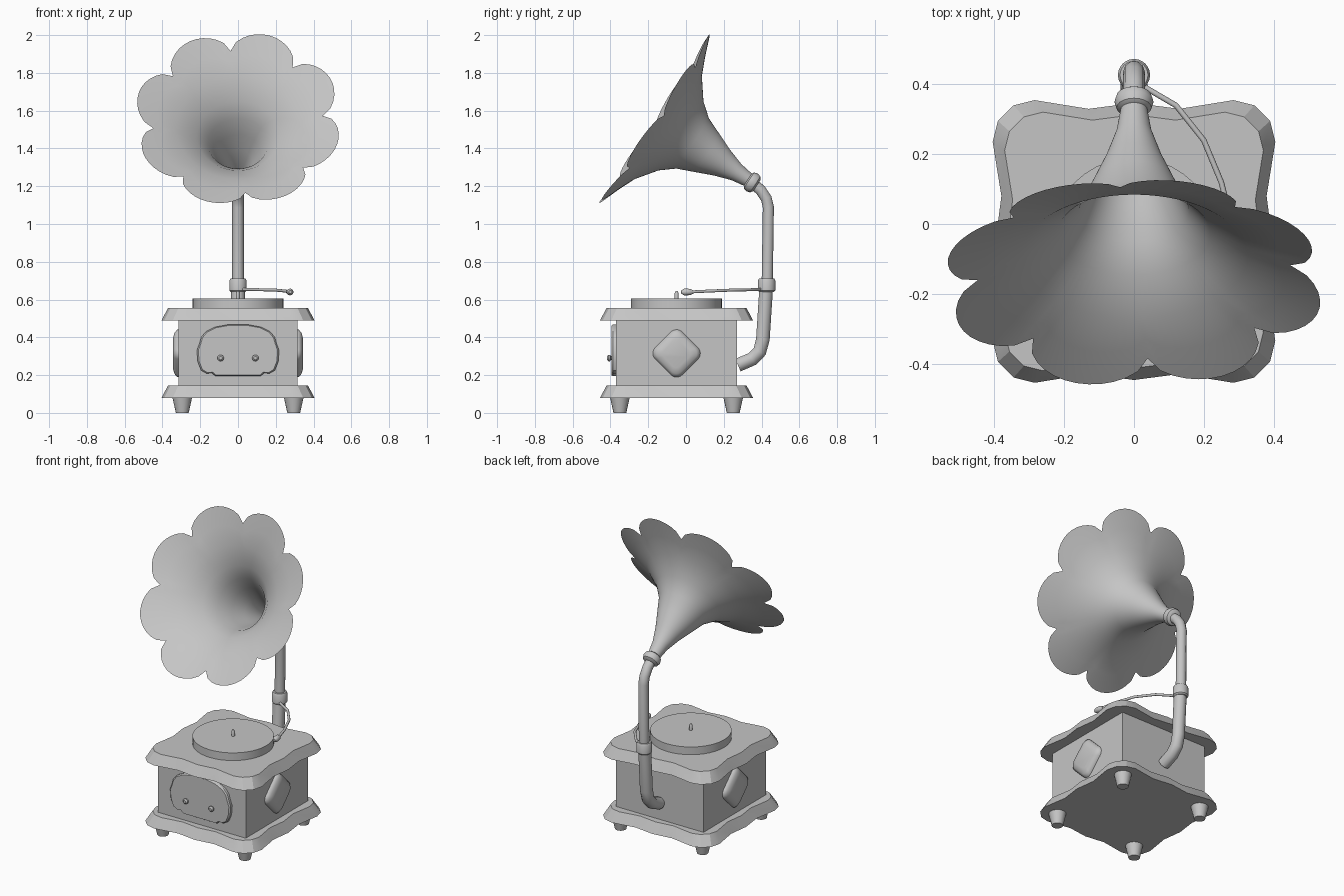
import bpy, bmesh
from math import sin, cos, pi, radians
from mathutils import Vector, Matrix

if "Cube" in bpy.data.objects:
    bpy.data.objects.remove(bpy.data.objects["Cube"], do_unlink=True)

GREY = (0.56, 0.56, 0.56, 1)
mat = bpy.data.materials.new("plain grey")
mat.use_nodes = True
mat.diffuse_color = GREY
bsdf = mat.node_tree.nodes["Principled BSDF"]
bsdf.inputs["Base Color"].default_value = GREY
bsdf.inputs["Roughness"].default_value = 0.7

CY = -0.05  # centre line of the cabinet in y


def smooth(obj, angle=35):
    bpy.ops.object.select_all(action='DESELECT')
    obj.select_set(True)
    bpy.context.view_layer.objects.active = obj
    bpy.ops.object.shade_smooth_by_angle(angle=radians(angle))


def loft(name, rings, caps=True, angle=35):
    """Skin a list of equal-length closed rings."""
    bm = bmesh.new()
    loops = [[bm.verts.new(p) for p in ring] for ring in rings]
    n = len(loops[0])
    for a, b in zip(loops, loops[1:]):
        for i in range(n):
            bm.faces.new((a[i], a[(i + 1) % n], b[(i + 1) % n], b[i]))
    if caps:
        bm.faces.new(loops[0])
        bm.faces.new(loops[-1])
    bmesh.ops.recalc_face_normals(bm, faces=bm.faces)
    mesh = bpy.data.meshes.new(name)
    bm.to_mesh(mesh)
    bm.free()
    obj = bpy.data.objects.new(name, mesh)
    bpy.context.collection.objects.link(obj)
    mesh.materials.append(mat)
    if angle:
        smooth(obj, angle)
    return obj


def lathe(name, profile, origin, axis=(0, 0, 1), sides=32):
    """Revolve (radius, distance) pairs around an axis."""
    turn = Vector((0, 0, 1)).rotation_difference(Vector(axis)).to_matrix()
    rings = [[Vector(origin) + turn @ Vector((r * cos(2 * pi * i / sides), r * sin(2 * pi * i / sides), d))
              for i in range(sides)] for r, d in profile]
    return loft(name, rings)


def slab(name, outline, layers, matrix, angle=35):
    """Stack an outline at (scale, height) layers."""
    rings = [[matrix @ Vector((x * s, y * s, h)) for x, y in outline] for s, h in layers]
    return loft(name, rings, angle=angle)


def tube(name, points, radius):
    curve = bpy.data.curves.new(name, 'CURVE')
    curve.dimensions = '3D'
    curve.bevel_depth = radius
    curve.bevel_resolution = 3
    curve.use_fill_caps = True
    spline = curve.splines.new('POLY')
    spline.points.add(len(points) - 1)
    for p, co in zip(spline.points, points):
        p.co = (*co, 1)
    obj = bpy.data.objects.new(name, curve)
    bpy.context.collection.objects.link(obj)
    curve.materials.append(mat)
    bpy.ops.object.select_all(action='DESELECT')
    obj.select_set(True)
    bpy.context.view_layer.objects.active = obj
    bpy.ops.object.convert(target='MESH')
    smooth(bpy.context.object, 50)


# Cabinet body
box = [(-0.315, -0.32), (0.315, -0.32), (0.315, 0.32), (-0.315, 0.32)]
slab("cabinet", box, [(1, 0.13), (1, 0.5)], Matrix.Translation((0, CY, 0)), angle=0)

# Wavy plates above and below the cabinet
side = [(-0.345, 0.39), (-0.285, 0.405), (-0.13, 0.38), (0, 0.397), (0.13, 0.38), (0.285, 0.405), (0.345, 0.39)]
wavy = []
for k in range(4):
    for x, y in side:
        v = Matrix.Rotation(-k * pi / 2, 2) @ Vector((x, y))
        wavy.append((v.x, v.y))
for name, z in (("base_plate", 0.08), ("lid_plate", 0.49)):
    slab(name, wavy, [(1, z), (0.915, z + 0.065)], Matrix.Translation((0, CY, 0)), angle=25)

# Tapered feet
for sx, xn in ((1, "left"), (-1, "right")):
    for sy, yn in ((-1, "front"), (1, "back")):
        lathe(f"foot_{yn}_{xn}", [(0.034, 0), (0.053, 0.085)], (sx * 0.295, CY + sy * 0.3, 0), sides=16)

# Turntable and spindle
lathe("turntable", [(0.24, 0.55), (0.24, 0.605)], (0, CY, 0), sides=40)
lathe("spindle", [(0.01, 0.6), (0.01, 0.635), (0.005, 0.645)], (0, CY, 0), sides=12)

# Front panel with an arched top and clipped lower corners
half = [(0.05, 0.468), (0.12, 0.455), (0.17, 0.43), (0.195, 0.4), (0.205, 0.365), (0.218, 0.33),
        (0.213, 0.27), (0.195, 0.225), (0.165, 0.208), (0.14, 0.212), (0.12, 0.195)]
panel = [(x, z - 0.33) for x, z in half] + [(-x, z - 0.33) for x, z in reversed(half)]
front = Matrix.Translation((0, -0.36, 0.33)) @ Matrix.Rotation(pi / 2, 4, 'X')
slab("front_panel", panel, [(1, 0), (1, 0.026), (0.965, 0.034)], front)
for s, n in ((1, "left"), (-1, "right")):
    lathe(f"knob_{n}", [(0.01, 0), (0.01, 0.01), (0.017, 0.014), (0.017, 0.022), (0.009, 0.03)],
          (s * 0.092, -0.388, 0.29), (0, -1, 0), 16)

# Rounded diamond on each side wall
diamond = []
for k in range(4):
    for j in range(7):
        a = k * pi / 2 + radians(-45 + 15 * j)
        corner = Vector((cos(k * pi / 2), sin(k * pi / 2))) * 0.083
        diamond.append((corner.x + 0.043 * cos(a), corner.y + 0.043 * sin(a)))
for s, n in ((1, "left"), (-1, "right")):
    wall = Matrix.Translation((s * 0.31, CY, 0.315)) @ Matrix.Rotation(s * pi / 2, 4, 'Y')
    slab(f"side_diamond_{n}", diamond, [(1, 0), (1, 0.012), (0.85, 0.027), (0.6, 0.035)], wall, angle=60)

# Support pipe, sleeve and neck
tube("lower_pipe", [(0, y, z) for y, z in
     ((0.275, 0.253), (0.35, 0.285), (0.39, 0.325), (0.407, 0.39), (0.427, 0.7))], 0.038)
lathe("pipe_sleeve", [(0.038, 0.64), (0.046, 0.648), (0.046, 0.7), (0.04, 0.712)], (0, 0.427, 0), sides=24)
tube("upper_pipe", [(0, y, z) for y, z in
     ((0.43, 0.69), (0.436, 1.09), (0.425, 1.135), (0.395, 1.18), (0.34, 1.225))], 0.031)

# Tone arm and its head
tube("tone_arm", [(0.0, 0.41, 0.655), (0.12, 0.34, 0.652), (0.2, 0.24, 0.65),
                  (0.25, 0.12, 0.645), (0.275, 0.02, 0.64)], 0.008)
lathe("tone_arm_head", [(0.008, -0.04), (0.017, -0.022), (0.018, 0.01), (0.008, 0.026)],
      (0.275, 0, 0.64), (0.1, -1, 0), 12)

# Collar at the throat of the horn
AXIS = Vector((0, -0.837, 0.547))
UP = Vector((0, 0.547, 0.837))
THROAT = Vector((0, 0.35, 1.22))
lathe("horn_collar", [(0.035, -0.03), (0.05, -0.02), (0.056, 0), (0.05, 0.02), (0.035, 0.03)], THROAT, AXIS, 20)

# Flared horn opening into eight petals
profile = [(0, 0.034), (0.1, 0.05), (0.19, 0.08), (0.28, 0.118), (0.376, 0.158), (0.45, 0.218), (0.53, 0.325)]
N = 96


def horn_point(t, r, a):
    return THROAT + AXIS * t + (Vector((1, 0, 0)) * cos(a) + UP * sin(a)) * r


angles = [radians(95) + 2 * pi * i / N for i in range(N)]
rings = [[horn_point(t, r, a) for a in angles] for t, r in profile]
for f in (0.5, 1.0):
    ring = []
    for a in angles:
        lobe = abs(sin(4 * (a - radians(95)))) ** 0.6
        r, t = 0.45 + 0.1 * lobe, 0.585 + 0.035 * lobe
        ring.append(horn_point(0.53 + (t - 0.53) * f ** 0.9, 0.325 + (r - 0.325) * f, a))
    rings.append(ring)
loft("horn", rings, caps=False, angle=60)
